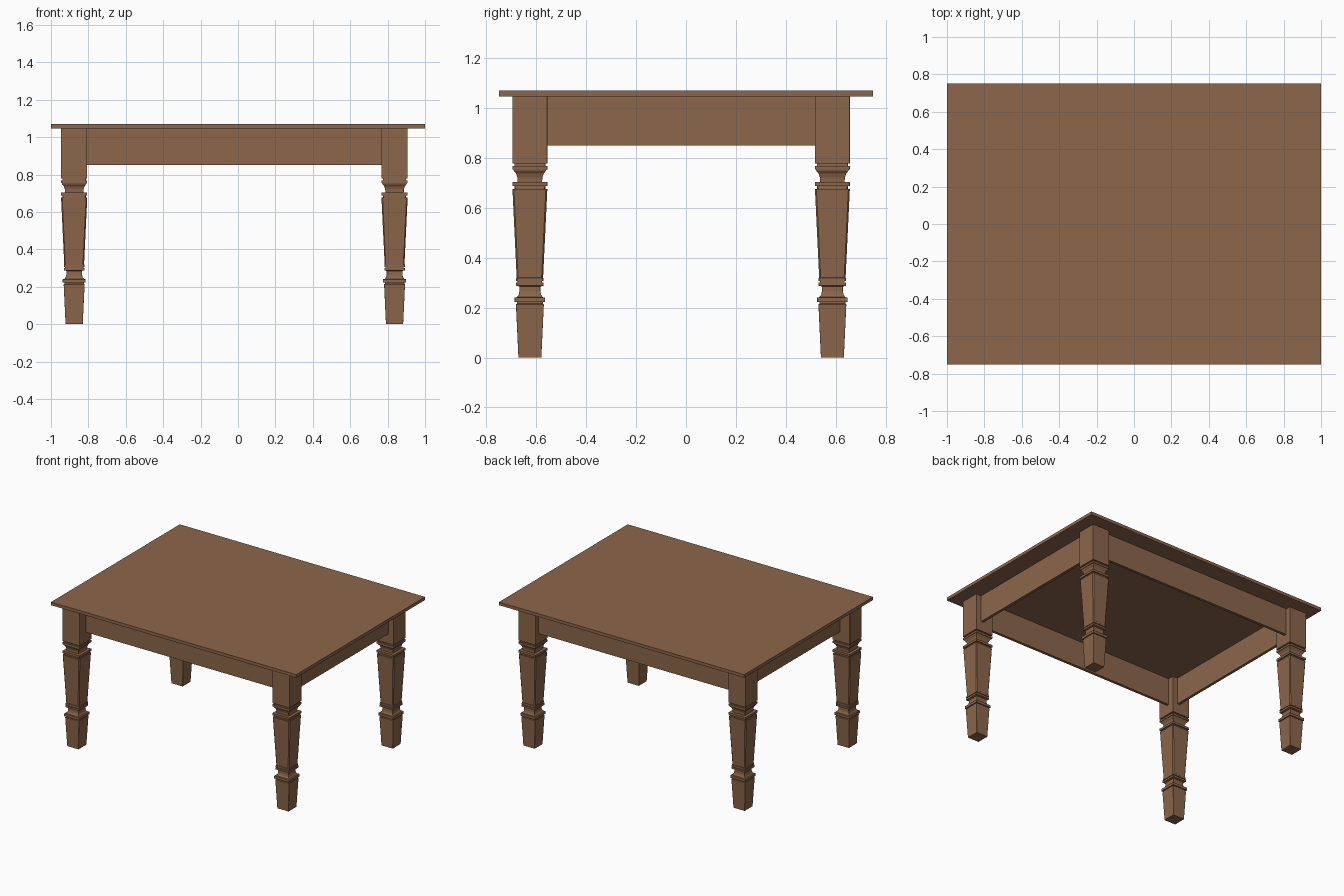
import bpy, bmesh

if "Cube" in bpy.data.objects:
    bpy.data.objects.remove(bpy.data.objects["Cube"])

wood = bpy.data.materials.new("brown wood")
wood.diffuse_color = (0.262, 0.133, 0.069, 1)
wood.use_nodes = True
wood.node_tree.nodes["Principled BSDF"].inputs["Base Color"].default_value = wood.diffuse_color


def finish(bm, name):
    bmesh.ops.recalc_face_normals(bm, faces=bm.faces)
    me = bpy.data.meshes.new(name)
    bm.to_mesh(me)
    bm.free()
    me.materials.append(wood)
    ob = bpy.data.objects.new(name, me)
    bpy.context.collection.objects.link(ob)
    return ob


def box(name, x0, x1, y0, y1, z0, z1):
    bm = bmesh.new()
    bmesh.ops.create_cube(bm, size=1)
    for v in bm.verts:
        v.co.x = x1 if v.co.x > 0 else x0
        v.co.y = y1 if v.co.y > 0 else y0
        v.co.z = z1 if v.co.z > 0 else z0
    return finish(bm, name)


# Square leg profile: (height, half width), foot to top block
PROFILE = [
    (0.0, 0.046), (0.213, 0.056), (0.216, 0.052), (0.222, 0.052),
    (0.222, 0.061), (0.240, 0.061), (0.242, 0.052), (0.252, 0.045),
    (0.265, 0.042), (0.285, 0.042), (0.288, 0.055), (0.301, 0.055),
    (0.301, 0.049), (0.306, 0.049), (0.306, 0.055), (0.318, 0.055),
    (0.320, 0.053), (0.676, 0.070), (0.676, 0.062), (0.688, 0.062),
    (0.688, 0.070), (0.704, 0.070), (0.704, 0.049), (0.722, 0.050),
    (0.737, 0.055), (0.748, 0.064), (0.754, 0.066), (0.754, 0.070),
    (0.768, 0.070), (0.768, 0.062), (0.778, 0.062), (0.778, 0.070),
    (1.048, 0.070),
]


def leg(name, cx, cy):
    bm = bmesh.new()
    rings = []
    for z, h in PROFILE:
        # slightly chamfered corners on the long tapered section
        c = 0.006 if 0.31 < z < 0.68 else 0.0005
        pts = [(h, -h + c), (h, h - c), (h - c, h), (-h + c, h),
               (-h, h - c), (-h, -h + c), (-h + c, -h), (h - c, -h)]
        rings.append([bm.verts.new((cx + x, cy + y, z)) for x, y in pts])
    for a, b in zip(rings, rings[1:]):
        for i in range(8):
            j = (i + 1) % 8
            bm.faces.new((a[i], a[j], b[j], b[i]))
    bm.faces.new(rings[0])
    bm.faces.new(rings[-1])
    return finish(bm, name)


# Tabletop
box("tabletop", -1, 1, -0.75, 0.75, 1.047, 1.07)

# Legs
for yn, cy in (("front", -0.626), ("back", 0.587)):
    for xn, cx in (("left", -0.876), ("right", 0.837)):
        leg(f"{yn}_{xn}_leg", cx, cy)

# Aprons, thin boards set back between the legs
for n, s in (("front", -1), ("back", 1)):
    ya, yb = sorted((s * 0.60, s * 0.62))
    box(f"{n}_apron", -0.845, 0.845, ya, yb, 0.85, 1.047)
for n, s in (("left", -1), ("right", 1)):
    xa, xb = sorted((s * 0.845, s * 0.865))
    box(f"{n}_apron", xa, xb, -0.60, 0.60, 0.85, 1.047)
